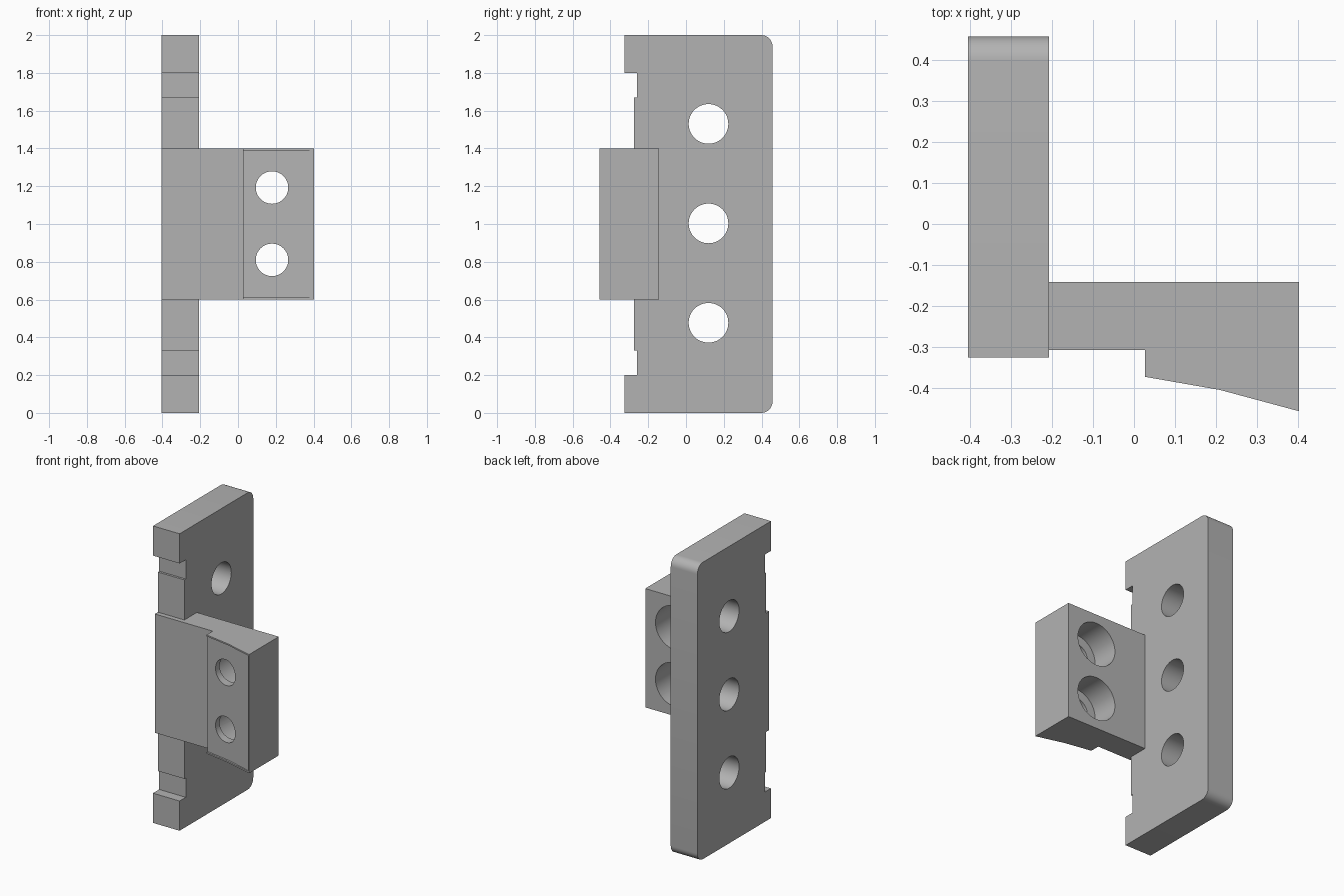
import bpy
import bmesh
import math
from mathutils import Matrix, Vector

cube = bpy.data.objects.get("Cube")
if cube:
    bpy.data.objects.remove(cube, do_unlink=True)

grey = bpy.data.materials.new("plain grey")
grey.use_nodes = True
colour = (0.45, 0.45, 0.45, 1)
grey.diffuse_color = colour
grey.node_tree.nodes["Principled BSDF"].inputs["Base Color"].default_value = colour


def make_object(name, bm):
    bmesh.ops.recalc_face_normals(bm, faces=bm.faces)
    mesh = bpy.data.meshes.new(name)
    bm.to_mesh(mesh)
    bm.free()
    mesh.materials.append(grey)
    obj = bpy.data.objects.new(name, mesh)
    bpy.context.collection.objects.link(obj)
    return obj


def prism(name, points, travel):
    """Extrude a closed outline along a vector."""
    bm = bmesh.new()
    face = bm.faces.new([bm.verts.new(p) for p in points])
    out = bmesh.ops.extrude_face_region(bm, geom=[face])
    moved = [v for v in out["geom"] if isinstance(v, bmesh.types.BMVert)]
    bmesh.ops.translate(bm, verts=moved, vec=Vector(travel))
    return make_object(name, bm)


def rod(name, centre, radius, depth, axis):
    turn = Matrix.Rotation(math.pi / 2, 4, axis)
    bm = bmesh.new()
    bmesh.ops.create_cone(bm, cap_ends=True, segments=48, radius1=radius,
                          radius2=radius, depth=depth,
                          matrix=Matrix.Translation(centre) @ turn)
    return make_object(name, bm)


def combine(target, other, operation):
    mod = target.modifiers.new(operation.lower(), "BOOLEAN")
    mod.operation = operation
    mod.solver = "EXACT"
    mod.object = other
    bpy.context.view_layer.objects.active = target
    bpy.ops.object.modifier_apply(modifier=mod.name)
    bpy.data.objects.remove(other, do_unlink=True)


# Upright plate: upper half of the side outline (y, height above middle), mirrored
LEFT, INNER, RIGHT = -0.405, -0.207, 0.403
BACK, FILLET = 0.458, 0.06
half = [(-0.307, 0.4), (-0.275, 0.4), (-0.275, 0.67), (-0.26, 0.67),
        (-0.26, 0.8), (-0.326, 0.8), (-0.326, 1)]
for i in range(9):
    a = math.pi / 2 * (1 - i / 8)
    half.append((BACK - FILLET + FILLET * math.cos(a),
                 1 - FILLET + FILLET * math.sin(a)))
outline = half + [(y, -h) for y, h in reversed(half)]
bracket = prism("bracket", [(LEFT, y, 1 + h) for y, h in outline],
                (INNER - LEFT, 0, 0))

# Side arm with its thicker, sloping pad
pad_front = [(0.027, -0.373), (0.21, -0.405), (RIGHT, -0.457)]
arm_outline = [(-0.3, -0.142), (-0.3, -0.307), (0.027, -0.307)]
arm_outline += pad_front + [(RIGHT, -0.142)]
arm = prism("arm", [(x, y, 0.6) for x, y in arm_outline], (0, 0, 0.8))
combine(bracket, arm, "UNION")

# Shallow recess in the pad, leaving a thin rim
sunk = [(x, y + 0.012) for x, y in pad_front]
sunk[0] = (0.02, sunk[0][1])
sunk[-1] = (0.394, sunk[-1][1] - 0.002)
recess = prism("recess_cutter",
               [(x, y, 0.61) for x, y in sunk + [(0.394, -0.6), (0.02, -0.6)]],
               (0, 0, 0.78))
combine(bracket, recess, "DIFFERENCE")

# Three holes through the plate
for z in (0.477, 1.003, 1.53):
    hole = rod("hole_cutter", (-0.3, 0.119, z), 0.105, 0.5, "Y")
    combine(bracket, hole, "DIFFERENCE")

# Two pad holes, widened from the back
for z in (0.81, 1.193):
    hole = rod("hole_cutter", (0.18, -0.3, z), 0.086, 0.6, "X")
    combine(bracket, hole, "DIFFERENCE")
    bore = rod("bore_cutter", (0.18, -0.18, z), 0.147, 0.3, "X")
    combine(bracket, bore, "DIFFERENCE")

bpy.ops.object.select_all(action="DESELECT")
bracket.select_set(True)
bpy.context.view_layer.objects.active = bracket
bpy.ops.object.shade_smooth_by_angle(angle=math.radians(20))
